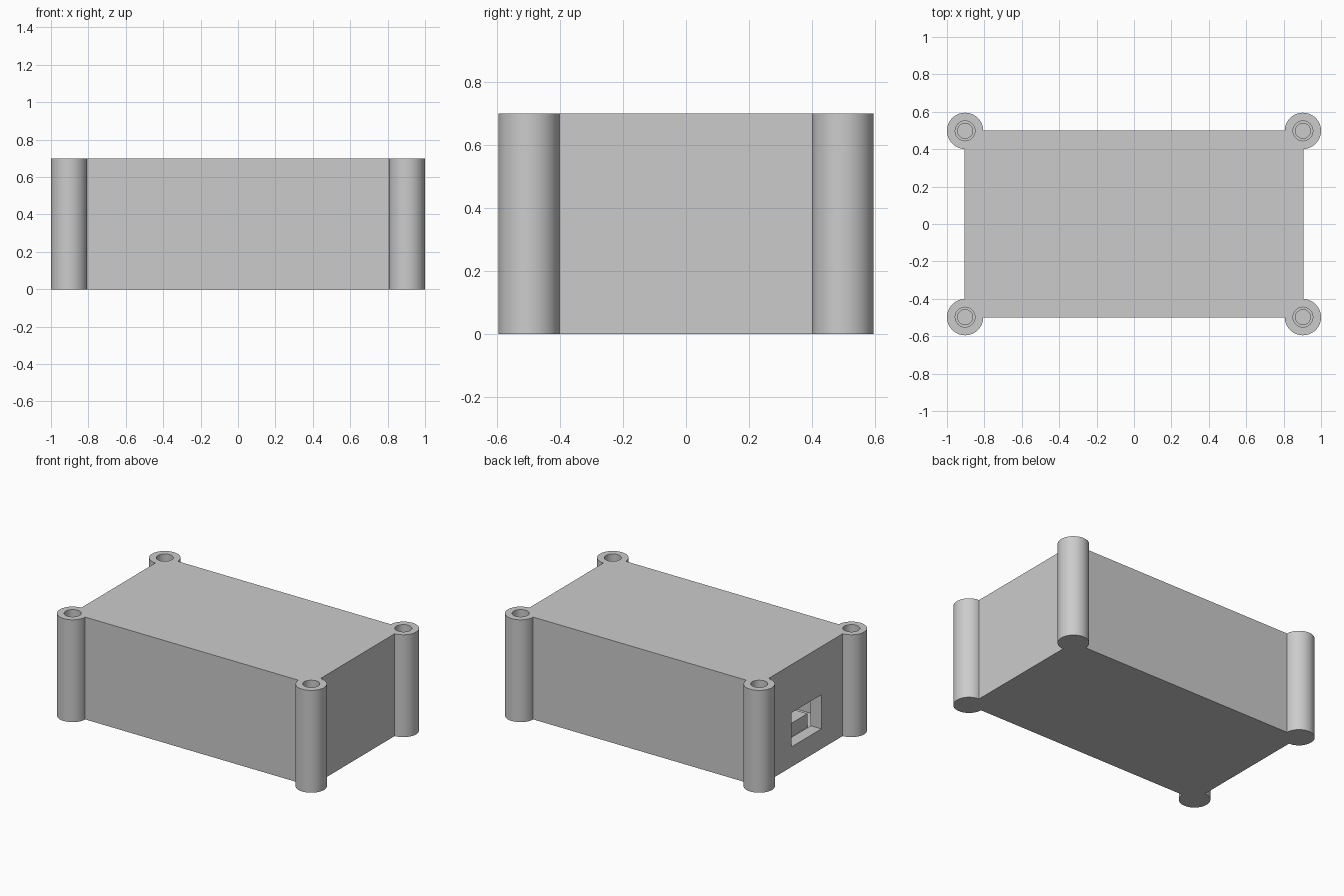
import bpy
import math

if "Cube" in bpy.data.objects:
    bpy.data.objects.remove(bpy.data.objects["Cube"])

grey = bpy.data.materials.new("plain grey")
grey.diffuse_color = (0.6, 0.6, 0.6, 1)
grey.use_nodes = True
grey.node_tree.nodes["Principled BSDF"].inputs["Base Color"].default_value = grey.diffuse_color

W, D, H = 0.905, 0.5, 0.7      # half width, half depth, height of the case
WALL = 0.08
PX, PY = 0.903, 0.498          # screw post centres


def box(name, x, y, z):
    """Box from (min, max) ranges."""
    bpy.ops.mesh.primitive_cube_add(size=1, location=[sum(r) / 2 for r in (x, y, z)])
    ob = bpy.context.object
    ob.name = name
    ob.scale = [r[1] - r[0] for r in (x, y, z)]
    bpy.ops.object.transform_apply(location=True, rotation=False, scale=True)
    ob.data.materials.append(grey)
    return ob


def cylinder(name, x, y, r, z0, z1):
    bpy.ops.mesh.primitive_cylinder_add(vertices=64, radius=r, depth=z1 - z0,
                                        location=(x, y, (z0 + z1) / 2))
    ob = bpy.context.object
    ob.name = name
    ob.data.materials.append(grey)
    return ob


def combine(target, other, operation):
    """Apply a boolean and discard the helper object."""
    mod = target.modifiers.new(operation, 'BOOLEAN')
    mod.operation = operation
    mod.solver = 'EXACT'
    mod.object = other
    bpy.context.view_layer.objects.active = target
    bpy.ops.object.modifier_apply(modifier=mod.name)
    bpy.data.objects.remove(other)


# Hollow case
case = box("case", (-W, W), (-D, D), (0, H))
combine(case, box("cavity", (WALL - W, W - WALL), (WALL - D, D - WALL), (WALL, H - WALL)),
        'DIFFERENCE')

# Connector opening in the left end
combine(case, box("port_cutter", (-W - 0.1, WALL - W + 0.02), (-0.17, 0.15), (0.137, 0.37)),
        'DIFFERENCE')

# Corner screw posts with counterbored blind holes
for sx in (-1, 1):
    for sy in (-1, 1):
        x, y = sx * PX, sy * PY
        combine(case, cylinder("post", x, y, 0.097, 0, H), 'UNION')
        combine(case, cylinder("screw_hole", x, y, 0.04, 0.1, H + 0.1), 'DIFFERENCE')
        combine(case, cylinder("counterbore", x, y, 0.053, H - WALL, H + 0.1), 'DIFFERENCE')

bpy.ops.object.select_all(action='DESELECT')
case.select_set(True)
bpy.context.view_layer.objects.active = case
bpy.ops.object.shade_smooth_by_angle(angle=math.radians(30))

# Raised platform inside the case, seen through the opening
box("inner_platform", (-0.75, 0.75), (-0.24, 0.24), (WALL, 0.173))
